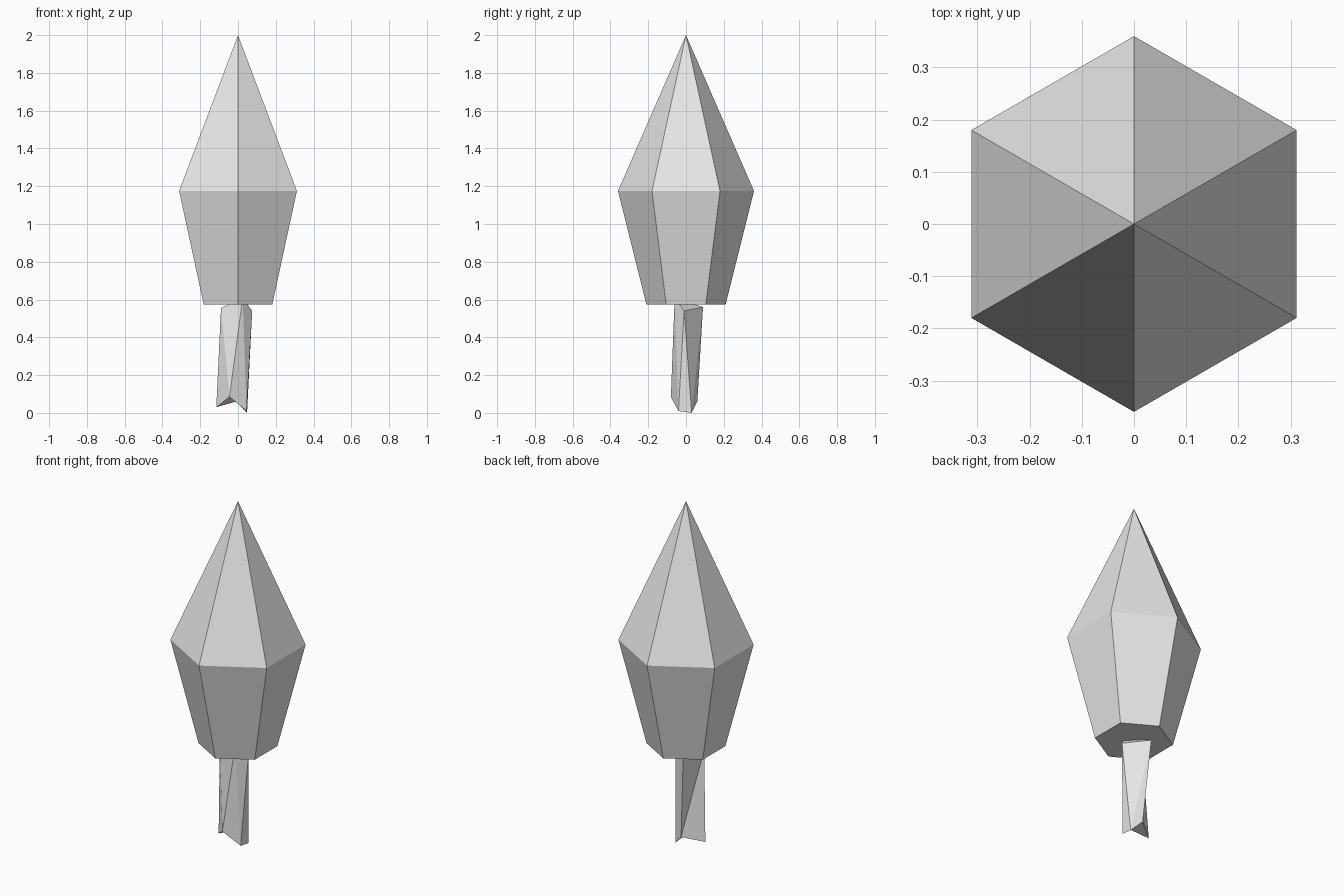
import bpy
import bmesh
from math import sin, cos, tau

cube = bpy.data.objects.get("Cube")
if cube:
    bpy.data.objects.remove(cube, do_unlink=True)

grey = bpy.data.materials.new("light_grey")
grey.use_nodes = True
colour = (0.8, 0.8, 0.8, 1)
grey.diffuse_color = colour
grey.node_tree.nodes["Principled BSDF"].inputs["Base Color"].default_value = colour


def finish(name, bm):
    bmesh.ops.recalc_face_normals(bm, faces=bm.faces[:])
    mesh = bpy.data.meshes.new(name)
    bm.to_mesh(mesh)
    bm.free()
    mesh.materials.append(grey)
    obj = bpy.data.objects.new(name, mesh)
    bpy.context.collection.objects.link(obj)


# Crown: a tapered six-sided body under a pointed tip
SIDES = 6
bm = bmesh.new()


def ring(radius, z):
    return [bm.verts.new((radius * sin(i * tau / SIDES), radius * cos(i * tau / SIDES), z))
            for i in range(SIDES)]


base = ring(0.21, 0.575)
shoulder = ring(0.36, 1.175)
tip = bm.verts.new((0, 0, 2))
bm.faces.new(base)
for i in range(SIDES):
    j = (i + 1) % SIDES
    bm.faces.new((base[i], base[j], shoulder[j], shoulder[i]))
    bm.faces.new((shoulder[i], shoulder[j], tip))
finish("crown", bm)

# Trunk: a rough faceted stem with a notched, five-cornered foot
bm = bmesh.new()
foot = [bm.verts.new(p) for p in (
    (-0.115, -0.015, 0.03), (-0.045, -0.08, 0.085), (0.045, -0.04, 0.01),
    (0.048, 0.03, 0.0), (-0.01, 0.06, 0.06))]
head = [bm.verts.new(p) for p in (
    (-0.09, -0.04, 0.555), (0.025, -0.06, 0.61),
    (0.075, -0.01, 0.54), (-0.045, 0.09, 0.56))]
a, b, c, d, e = foot
p, q, r, s = head
for corners in ((a, b, p), (b, q, p), (b, c, q), (c, r, q), (c, d, r),
                (d, s, r), (d, e, s), (e, p, s), (e, a, p),
                (p, q, s), (q, r, s),
                (a, e, b), (b, e, c), (c, e, d)):
    bm.faces.new(corners)
finish("trunk", bm)
